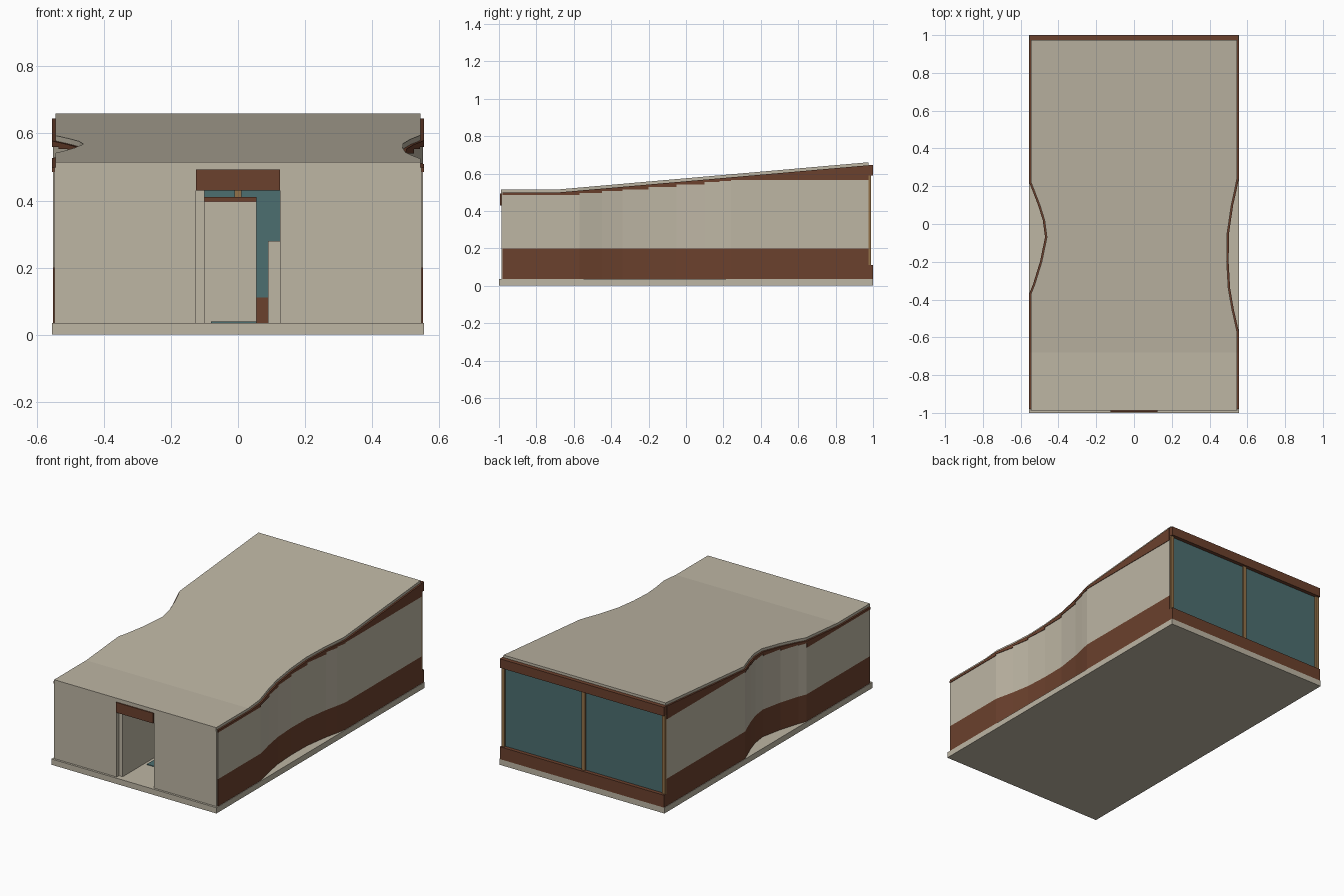
import bpy, bmesh

cube = bpy.data.objects.get("Cube")
if cube:
    bpy.data.objects.remove(cube)


def material(name, rgb):
    m = bpy.data.materials.new(name)
    m.use_nodes = True
    m.diffuse_color = (*rgb, 1)
    bsdf = next(n for n in m.node_tree.nodes if n.type == 'BSDF_PRINCIPLED')
    bsdf.inputs["Base Color"].default_value = (*rgb, 1)
    return m


PLASTER = material("beige plaster", (0.51, 0.465, 0.37))
WOOD = material("dark brown wood", (0.147, 0.052, 0.026))
GLASS = material("teal glass", (0.072, 0.156, 0.162))
FRAME = material("tan frame", (0.29, 0.165, 0.065))


def loft(name, sections, mat):
    """Skin equal-length rings of points into one closed solid."""
    bm = bmesh.new()
    rings = [[bm.verts.new(p) for p in s] for s in sections]
    n = len(rings[0])
    for a, b in zip(rings, rings[1:]):
        for i in range(n):
            j = (i + 1) % n
            bm.faces.new((a[i], a[j], b[j], b[i]))
    bm.faces.new(rings[0])
    bm.faces.new(rings[-1])
    bmesh.ops.recalc_face_normals(bm, faces=bm.faces)
    me = bpy.data.meshes.new(name)
    bm.to_mesh(me)
    bm.free()
    me.materials.append(mat)
    ob = bpy.data.objects.new(name, me)
    bpy.context.scene.collection.objects.link(ob)
    return ob


def ring(y, x0, x1, z0, z1, z2=None, z3=None):
    return [(x0, y, z0), (x1, y, z0), (x1, y, z1), (x0, y, z1)]


def box(name, x, y, z, mat):
    return loft(name, [ring(v, *x, *z) for v in y], mat)


def interp(points, y):
    for (ya, va), (yb, vb) in zip(points, points[1:]):
        if y <= yb:
            return va + (vb - va) * (y - ya) / (yb - ya)
    return points[-1][1]


# Outline of each long wall, as (y, distance from the centre line)
FRONT, BACK = -0.98, 0.975
FLOOR, BAND, THICK = 0.035, 0.2, 0.016
LEFT = [(FRONT, .552), (-.57, .552), (-.45, .525), (-.34, .506), (-.2, .498),
        (-.05, .5), (.1, .522), (.18, .54), (.24, .552), (BACK, .552)]
RIGHT = [(FRONT, .552), (-.37, .552), (-.32, .532), (-.2, .495), (-.07, .468),
         (.02, .48), (.1, .505), (.17, .532), (.22, .552), (BACK, .552)]
ROOF = [(FRONT, .515), (-.68, .515), (BACK, .66)]


def under(y):
    return interp(ROOF, y) - THICK


# Floor slab
box("floor_slab", (-.555, .555), (-1, 1), (0, FLOOR), PLASTER)

# Roof: flat at the front, rising to the back, following both wall curves
stations = sorted({p[0] for p in LEFT + RIGHT + ROOF})
loft("roof", [ring(y, .007 - interp(RIGHT, y), interp(LEFT, y) - .007,
                   under(y), interp(ROOF, y)) for y in stations], PLASTER)

# Long walls: wood base, stepped plaster, wood fascia up to the roof
for side, sign, path in (("left", 1, LEFT), ("right", -1, RIGHT)):
    loft(side + "_base_band",
         [ring(y, sign * x, sign * (x - .015), FLOOR, BAND) for y, x in path], WOOD)
    for k, (a, b) in enumerate(zip(path, path[1:])):
        step = under(a[0]) - .014
        loft(f"{side}_wall_{k}",
             [ring(y, sign * x, sign * (x - .015), BAND, step) for y, x in (a, b)], PLASTER)
        ys = [a] + [(y, interp(path, y)) for y, _ in ROOF if a[0] < y < b[0]] + [b]
        loft(f"{side}_fascia_{k}",
             [ring(y, sign * (x + .003), sign * (x - .012), step, under(y))
              for y, x in ys], WOOD)

# Front wall with the doorway
DOOR = .125
for side, sign in (("left", 1), ("right", -1)):
    box(side + "_front_wall", (sign * DOOR, sign * .547), (-.987, -.965),
        (FLOOR, under(FRONT)), PLASTER)
box("front_roof_edge", (-.545, .545), (-.988, -.97), (.492, .515), PLASTER)
box("door_lintel", (-DOOR, DOOR), (-.994, -.965), (.43, .492), WOOD)

# Interior walls and floor mat
box("hall_wall", (-DOOR, -.1), (-.965, -.2), (FLOOR, .43), PLASTER)
box("partition", (-.1, .055), (-.22, -.2), (FLOOR, .395), PLASTER)
box("partition_cap", (-.1, .055), (-.222, -.198), (.395, .41), WOOD)
box("low_partition", (.09, .3), (-.1, -.08), (FLOOR, .28), PLASTER)
box("floor_mat", (-.08, .055), (-.76, -.5), (FLOOR, .039), GLASS)

# Glazed back: wood rails, glass and upright frames
box("back_lower_rail", (-.552, .552), (.965, 1), (FLOOR, .11), WOOD)
box("back_upper_rail", (-.552, .552), (.975, 1), (.59, .645), WOOD)
box("back_header", (-.545, .545), (.955, .975), (.58, under(.955)), WOOD)
box("back_glass", (-.54, .54), (.965, .977), (.11, .6), GLASS)
for name, x in (("left", .54), ("middle", 0), ("right", -.54)):
    box(name + "_back_frame", (x - .011, x + .011), (.96, .988), (.11, .592), FRAME)
